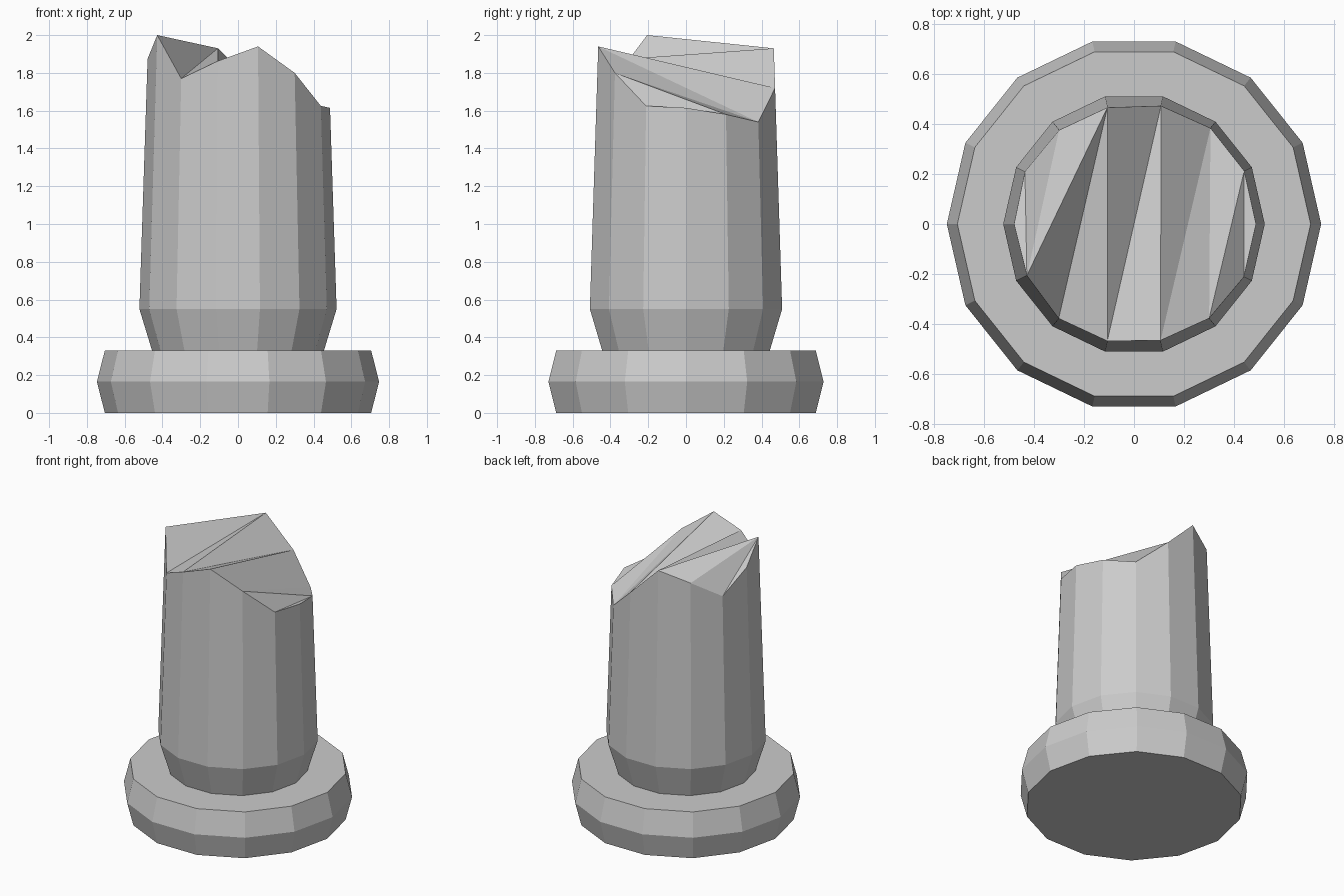
import bpy, bmesh, math

if "Cube" in bpy.data.objects:
    bpy.data.objects.remove(bpy.data.objects["Cube"])

SIDES = 14


def ring(bm, points):
    """One loop of vertices from (radius, z) pairs, one per side."""
    step = math.tau / SIDES
    return [bm.verts.new((r * math.cos(i * step), r * math.sin(i * step), z))
            for i, (r, z) in enumerate(points)]


def bridge(bm, low, high):
    for i in range(SIDES):
        j = (i + 1) % SIDES
        bm.faces.new((low[i], low[j], high[j], high[i]))


def finish(bm, name):
    bmesh.ops.recalc_face_normals(bm, faces=bm.faces)
    mesh = bpy.data.meshes.new(name)
    bm.to_mesh(mesh)
    bm.free()
    obj = bpy.data.objects.new(name, mesh)
    bpy.context.collection.objects.link(obj)


# Base: bulging disc with a flat ledge running in to the shaft
bm = bmesh.new()
rings = [ring(bm, [p] * SIDES)
         for p in [(0.705, 0), (0.747, 0.165), (0.705, 0.33), (0.455, 0.33)]]
for low, high in zip(rings, rings[1:]):
    bridge(bm, low, high)
bm.faces.new(rings[0][::-1])
finish(bm, "column_base")

# Shaft: flares out, then tapers up to a jagged broken rim
rim_z = [1.615, 1.58, 1.54, 1.72, 1.93, 1.857, 1.737,
         1.875, 2.0, 1.77, 1.863, 1.94, 1.80, 1.625]
bm = bmesh.new()
foot = ring(bm, [(0.455, 0.33)] * SIDES)
flare = ring(bm, [(0.522, 0.55)] * SIDES)
rim = ring(bm, [(0.522 - 0.0327 * (z - 0.55), z) for z in rim_z])
bridge(bm, foot, flare)
bridge(bm, flare, rim)

# Broken top: creased strips running across the rim
for tri in [(13, 0, 1), (12, 13, 1), (12, 1, 2), (11, 12, 2), (11, 2, 3),
            (10, 11, 3), (10, 3, 4), (9, 10, 4), (8, 9, 4), (8, 4, 5),
            (8, 5, 6), (7, 8, 6)]:
    bm.faces.new([rim[i] for i in tri])
finish(bm, "broken_shaft")
for obj in bpy.data.objects:
    if obj.name == "broken_shaft":
        # outward winding for the open-bottomed shaft
        if obj.data.polygons[0].normal.dot(obj.data.polygons[0].center) < 0:
            obj.data.flip_normals()
